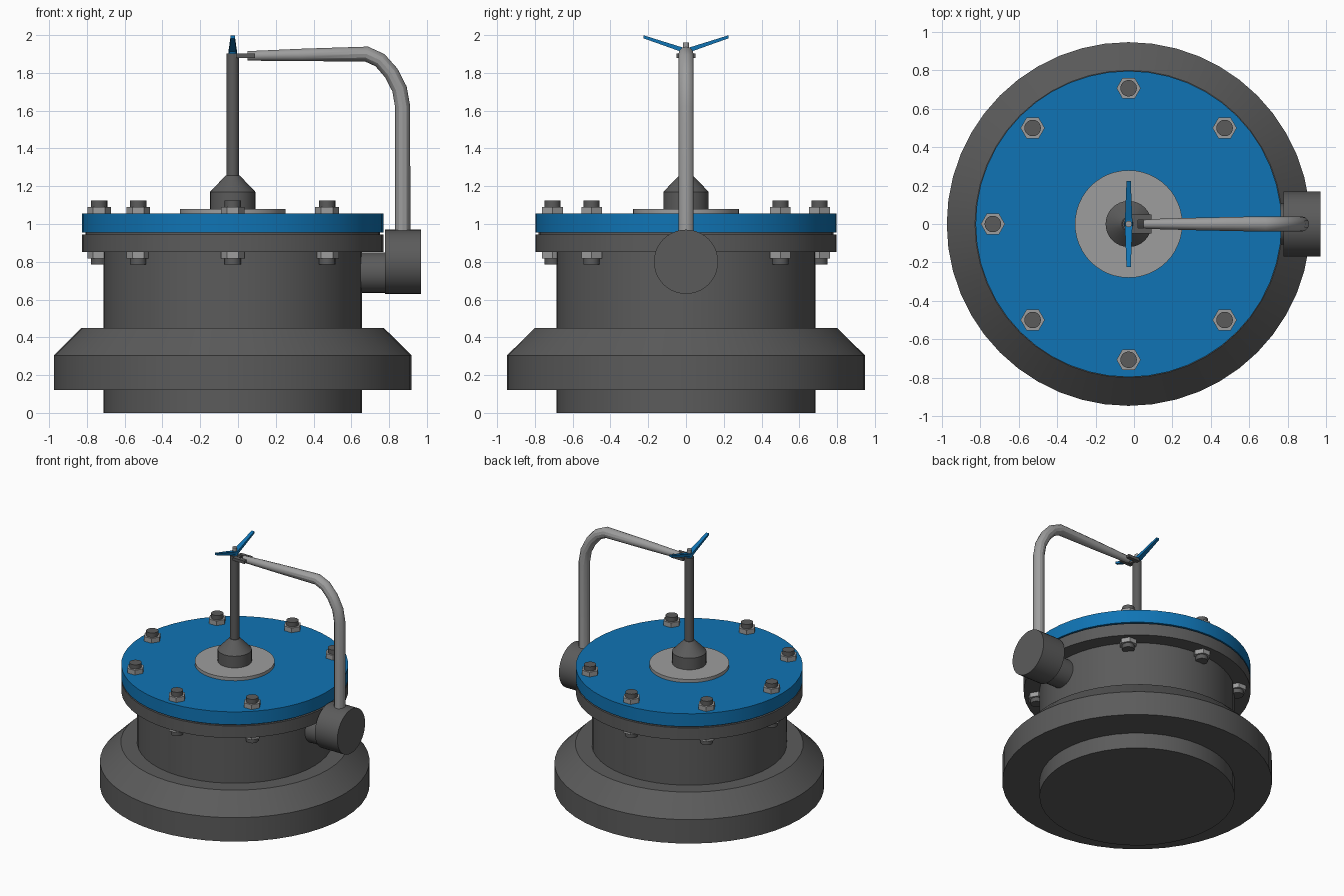
import bpy, bmesh, math
from mathutils import Vector, Matrix

cube = bpy.data.objects.get("Cube")
if cube:
    bpy.data.objects.remove(cube, do_unlink=True)


def material(name, rgb):
    m = bpy.data.materials.new(name)
    m.use_nodes = True
    m.diffuse_color = (*rgb, 1)
    m.node_tree.nodes["Principled BSDF"].inputs["Base Color"].default_value = (*rgb, 1)
    return m


DARK = material("dark_grey", (0.105, 0.105, 0.105))
LIGHT = material("light_grey", (0.34, 0.34, 0.34))
BLUE = material("blue", (0.005, 0.175, 0.46))

AXIS = Vector((-0.028, 0, 0))   # centre line of the main body


def smooth_shade(ob):
    bpy.ops.object.select_all(action='DESELECT')
    ob.select_set(True)
    bpy.context.view_layer.objects.active = ob
    bpy.ops.object.shade_smooth_by_angle(angle=math.radians(30))


def finish(name, bm, mat, smooth=True):
    bmesh.ops.recalc_face_normals(bm, faces=bm.faces)
    me = bpy.data.meshes.new(name)
    bm.to_mesh(me)
    bm.free()
    me.materials.append(mat)
    ob = bpy.data.objects.new(name, me)
    bpy.context.collection.objects.link(ob)
    if smooth:
        smooth_shade(ob)


def lathe(name, profile, mat, sides=48, origin=AXIS, turn=Matrix(), smooth=True):
    """Closed turned solid from (radius, height) pairs."""
    bm = bmesh.new()
    rings = []
    for r, z in profile:
        rings.append([bm.verts.new((r * math.cos(a), r * math.sin(a), z))
                      for a in (math.tau * i / sides for i in range(sides))])
    for lo, hi in zip(rings, rings[1:]):
        for i in range(sides):
            j = (i + 1) % sides
            bm.faces.new((lo[i], lo[j], hi[j], hi[i]))
    bm.faces.new(rings[0])
    bm.faces.new(rings[-1])
    bm.transform(Matrix.Translation(origin) @ turn)
    finish(name, bm, mat, smooth)


def box(name, lo, hi, mat):
    bm = bmesh.new()
    bmesh.ops.create_cube(bm, size=1)
    lo, hi = Vector(lo), Vector(hi)
    bmesh.ops.scale(bm, verts=bm.verts, vec=hi - lo)
    bmesh.ops.translate(bm, verts=bm.verts, vec=(lo + hi) / 2)
    finish(name, bm, mat, False)


# Main housing, cover and central boss
lathe("housing", [(0.685, 0), (0.685, 0.12), (0.947, 0.12), (0.947, 0.305),
                  (0.80, 0.45), (0.685, 0.45), (0.685, 0.852),
                  (0.797, 0.852), (0.797, 0.945)], DARK)
lathe("gasket", [(0.78, 0.945), (0.78, 0.955)], DARK)
lathe("cover_plate", [(0.797, 0.955), (0.797, 1.055)], BLUE)
lathe("centre_washer", [(0.28, 1.055), (0.28, 1.08)], LIGHT)
lathe("rod_boss", [(0.12, 1.08), (0.12, 1.17), (0.036, 1.258)], DARK, 32)
lathe("rod", [(0.033, 1.25), (0.033, 1.902)], DARK, 24)

# Cover bolts, leaving out the position beside the side pipe
for i in range(1, 8):
    a = math.tau * i / 8
    at = AXIS + Vector((math.cos(a), math.sin(a), 0)) * 0.707
    lathe(f"bolt_{i}", [(0.043, 0.785), (0.043, 1.125)], DARK, 20, at)
    for part, z in (("lower", 0.818), ("upper", 1.055)):
        lathe(f"{part}_nut_{i}", [(0.063, z), (0.063, z + 0.036)], LIGHT, 6, at, smooth=False)

# Side outlet and valve drum, lying along x
sideways = Matrix.Rotation(math.pi / 2, 4, 'Y')
lathe("side_outlet", [(0.107, 0.60), (0.107, 0.80)], DARK, 32, Vector((0, 0, 0.743)), sideways)
lathe("side_drum", [(0.17, 0.778), (0.17, 0.97)], DARK, 40, Vector((0, 0, 0.80)), sideways)

# Bent arm that tapers towards the rod
path = [(0.872, 0.90, 0.04), (0.872, 1.62, 0.04), (0.855, 1.715, 0.04),
        (0.811, 1.80, 0.04), (0.752, 1.867, 0.04), (0.68, 1.90, 0.04),
        (0.34, 1.895, 0.033), (0.05, 1.89, 0.025)]
curve = bpy.data.curves.new("arm", 'CURVE')
curve.dimensions = '3D'
curve.bevel_depth = 1
curve.bevel_resolution = 4
curve.use_fill_caps = True
spline = curve.splines.new('POLY')
spline.points.add(len(path) - 1)
for p, (x, z, r) in zip(spline.points, path):
    p.co = (x, 0, z, 1)
    p.radius = r
curve.materials.append(LIGHT)
arm = bpy.data.objects.new("arm", curve)
bpy.context.collection.objects.link(arm)
bpy.ops.object.select_all(action='DESELECT')
arm.select_set(True)
bpy.context.view_layer.objects.active = arm
bpy.ops.object.convert(target='MESH')
smooth_shade(bpy.context.view_layer.objects.active)

# Fork joining the arm to the rod
for side, s in (("left", 1), ("right", -1)):
    y0, y1 = sorted((s * 0.022, s * 0.05))
    box(f"fork_{side}", (-0.01, y0, 1.88), (0.09, y1, 1.902), DARK)
box("fork_bridge", (-0.03, -0.03, 1.882), (0.02, 0.03, 1.9), DARK)

# Wing nut on top of the rod
lathe("wing_pin", [(0.017, 1.89), (0.017, 1.96)], LIGHT, 16)
lathe("wing_hub", [(0.024, 1.9), (0.02, 1.935)], BLUE, 16)
for side, s in (("back", 1), ("front", -1)):
    bm = bmesh.new()
    ends = []
    for y, z, half_w, half_t in ((0.0, 1.916, 0.02, 0.013), (0.225, 1.991, 0.011, 0.008)):
        ends.append([bm.verts.new((AXIS.x + dx * half_w, s * y, z + dz * half_t))
                     for dx, dz in ((-1, -1), (1, -1), (1, 1), (-1, 1))])
    for i in range(4):
        j = (i + 1) % 4
        bm.faces.new((ends[0][i], ends[0][j], ends[1][j], ends[1][i]))
    for end in ends:
        bm.faces.new(end)
    finish(f"wing_{side}", bm, BLUE, False)
